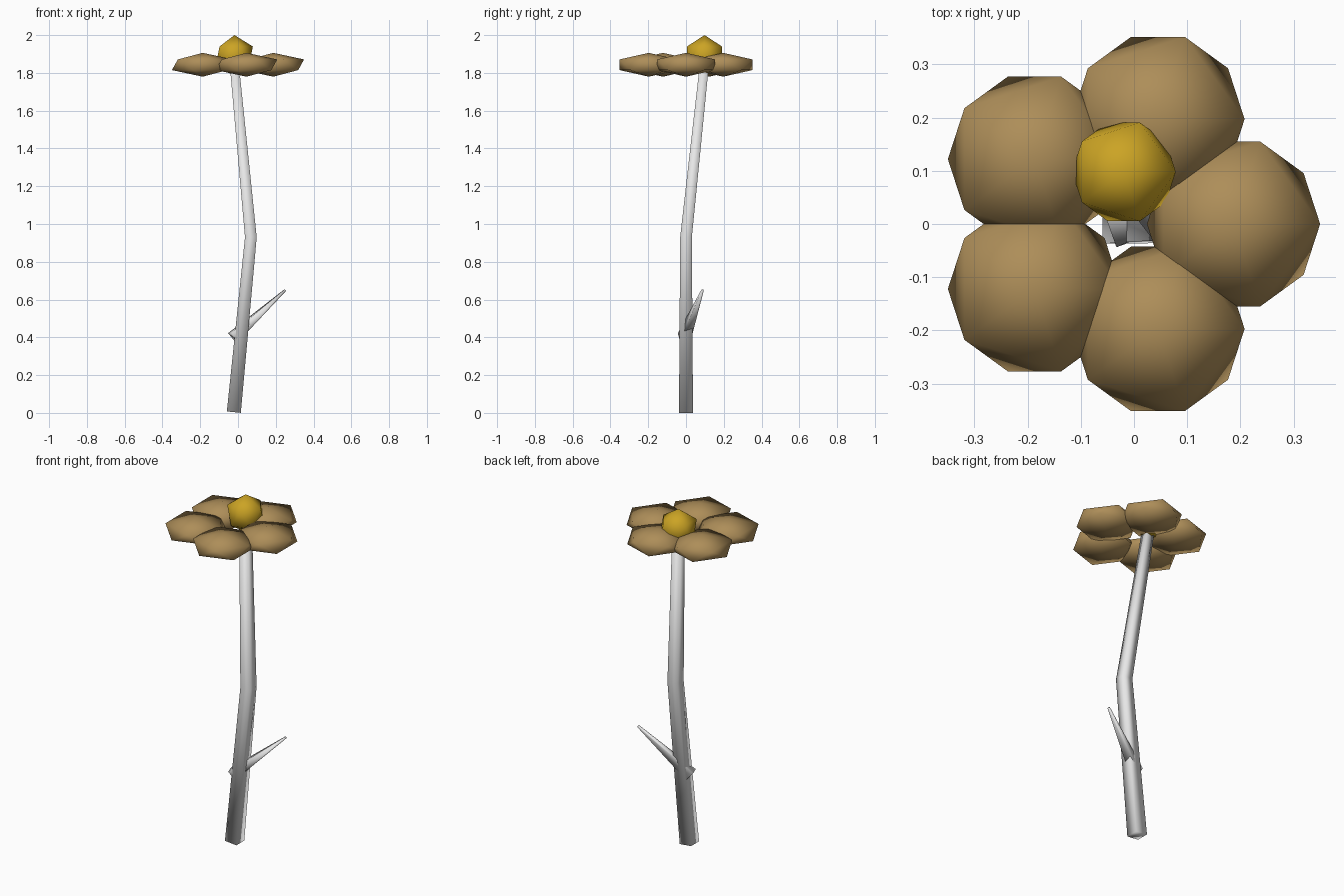
import bpy, bmesh
from mathutils import Vector

if "Cube" in bpy.data.objects:
    bpy.data.objects.remove(bpy.data.objects["Cube"], do_unlink=True)


def material(name, rgb):
    m = bpy.data.materials.new(name)
    m.use_nodes = True
    m.diffuse_color = (*rgb, 1)
    bsdf = next(n for n in m.node_tree.nodes if n.type == 'BSDF_PRINCIPLED')
    bsdf.inputs["Base Color"].default_value = (*rgb, 1)
    return m


petal_brown = material("petal brown", (0.42, 0.27, 0.10))
pollen_yellow = material("pollen yellow", (0.60, 0.37, 0.018))
stem_grey = material("stem grey", (0.80, 0.80, 0.80))


def finish(bm, name, mat):
    bmesh.ops.recalc_face_normals(bm, faces=bm.faces)
    for f in bm.faces:
        f.smooth = True
    mesh = bpy.data.meshes.new(name)
    bm.to_mesh(mesh)
    bm.free()
    mesh.materials.append(mat)
    ob = bpy.data.objects.new(name, mesh)
    bpy.context.scene.collection.objects.link(ob)
    return ob


def blob(name, centre, radius, height, mat):
    """Icosahedron scaled to a given radius and half height."""
    bm = bmesh.new()
    bmesh.ops.create_icosphere(bm, subdivisions=1, radius=1)
    for v in bm.verts:
        v.co = Vector((v.co.x * radius, v.co.y * radius, v.co.z * height))
    ob = finish(bm, name, mat)
    ob.location = centre
    return ob


def square_tube(name, rings, mat):
    """Loft square rings, each given as centre, side axis, up axis, half width."""
    bm = bmesh.new()
    loops = []
    for c, a, b, h in rings:
        c, a, b = Vector(c), Vector(a), Vector(b)
        loops.append([bm.verts.new(c + h * (i * a + j * b))
                      for i, j in ((-1, -1), (1, -1), (1, 1), (-1, 1))])
    for lo, hi in zip(loops, loops[1:]):
        for k in range(4):
            n = (k + 1) % 4
            bm.faces.new((lo[k], lo[n], hi[n], hi[k]))
    bm.faces.new(loops[0][::-1])
    bm.faces.new(loops[-1])
    return finish(bm, name, mat)


# Petals: a ring of five flattened blobs
spots = [(0.187, 0), (0.045, 0.197), (-0.187, 0.122),
         (-0.187, -0.122), (0.045, -0.197)]
for i, (x, y) in enumerate(spots):
    blob(f"petal_{i + 1}", (x, y, 1.843), 0.182, 0.063, petal_brown)

# Flower centre
blob("flower_centre", (-0.019, 0.098, 1.891), 0.109, 0.109, pollen_yellow)

# Bent, tapering stem with a slightly slanted foot
X, Y = (1, 0, 0), (0, 1, 0)
square_tube("stem", [
    ((-0.022, 0, 0.004), (1, 0, -0.1), Y, 0.037),
    ((0.068, 0, 0.93), X, Y, 0.031),
    ((-0.022, 0.1, 1.87), X, Y, 0.024),
], stem_grey)

# Thorn-like side shoot passing through the stem
start, tip = Vector((-0.025, -0.01, 0.40)), Vector((0.25, 0.088, 0.65))
axis = (tip - start).normalized()
side = axis.cross(Vector((0, 0, 1))).normalized()
up = side.cross(axis)
square_tube("side_shoot", [(start, side, up, 0.029), (tip, side, up, 0.005)],
            stem_grey)
